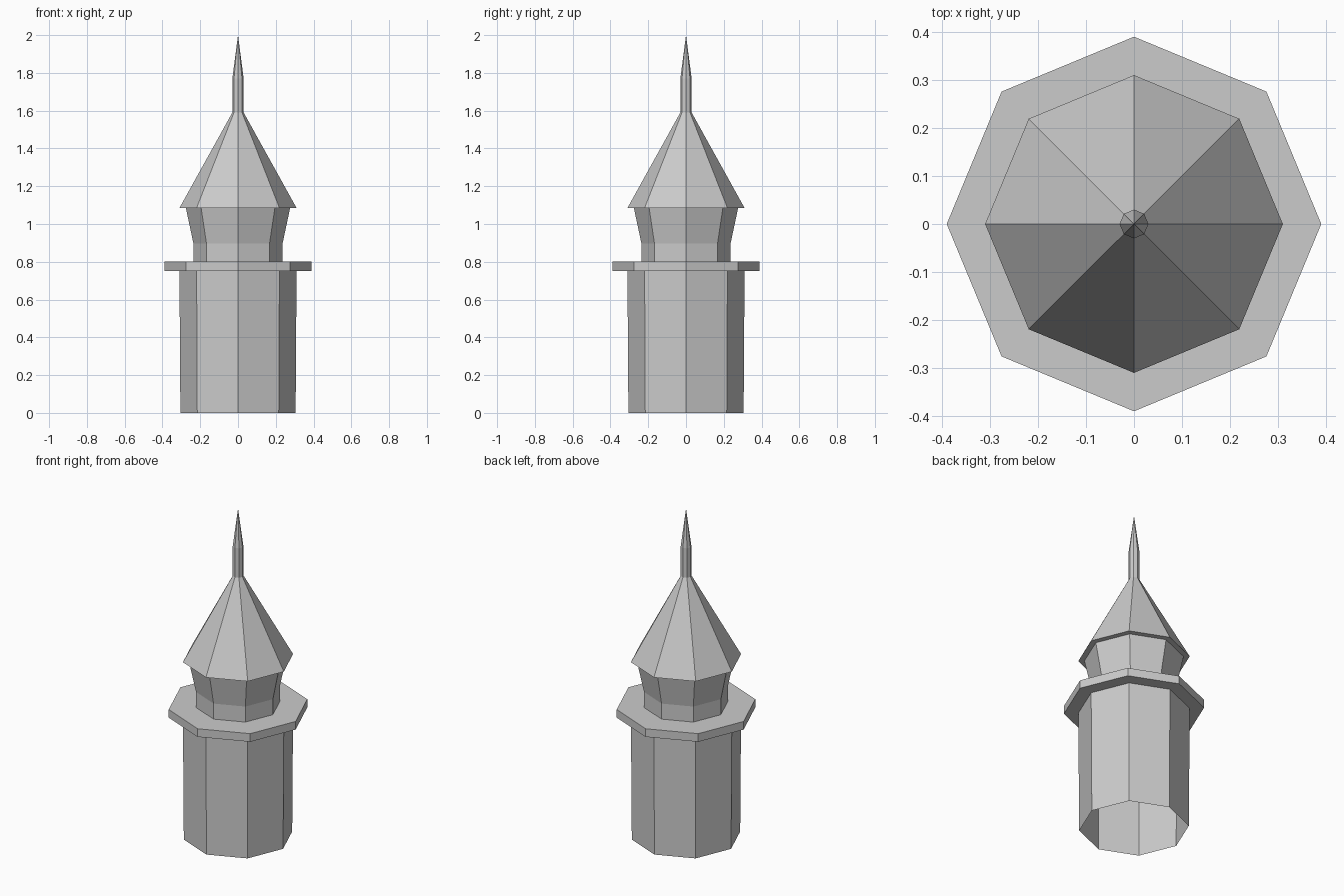
import bpy
import bmesh
from math import cos, sin, pi

if "Cube" in bpy.data.objects:
    bpy.data.objects.remove(bpy.data.objects["Cube"])

SIDES = 8


def lathe(name, profile):
    """Eight-sided shell from (radius, z) points, ordered upward; radius 0 is a tip."""
    bm = bmesh.new()
    rings = []
    for r, z in profile:
        if r == 0:
            rings.append([bm.verts.new((0, 0, z))] * SIDES)
        else:
            rings.append([bm.verts.new((r * cos(2 * pi * i / SIDES),
                                        r * sin(2 * pi * i / SIDES), z))
                          for i in range(SIDES)])
    for low, high in zip(rings, rings[1:]):
        for i in range(SIDES):
            j = (i + 1) % SIDES
            corners = [low[i], low[j], high[j], high[i]]
            bm.faces.new(list(dict.fromkeys(corners)))
    mesh = bpy.data.meshes.new(name)
    bm.to_mesh(mesh)
    bm.free()
    obj = bpy.data.objects.new(name, mesh)
    bpy.context.collection.objects.link(obj)
    return obj


# Shaft, slightly wider at the top and open underneath
lathe("tower_shaft", [(0.305, 0), (0.31, 0.752)])

# Balcony slab: underside ring, rim and walkway
lathe("balcony", [(0.31, 0.752), (0.39, 0.752), (0.39, 0.802), (0.236, 0.802)])

# Upper room: straight base flaring out to the eaves
lathe("upper_room", [(0.236, 0.802), (0.236, 0.897), (0.276, 1.085)])

# Roof: eave underside and steep cone
lathe("roof", [(0.276, 1.085), (0.31, 1.085), (0.03, 1.59)])

# Finial: slim post with a pointed tip
lathe("finial", [(0.03, 1.59), (0.03, 1.77), (0, 2.0)])
